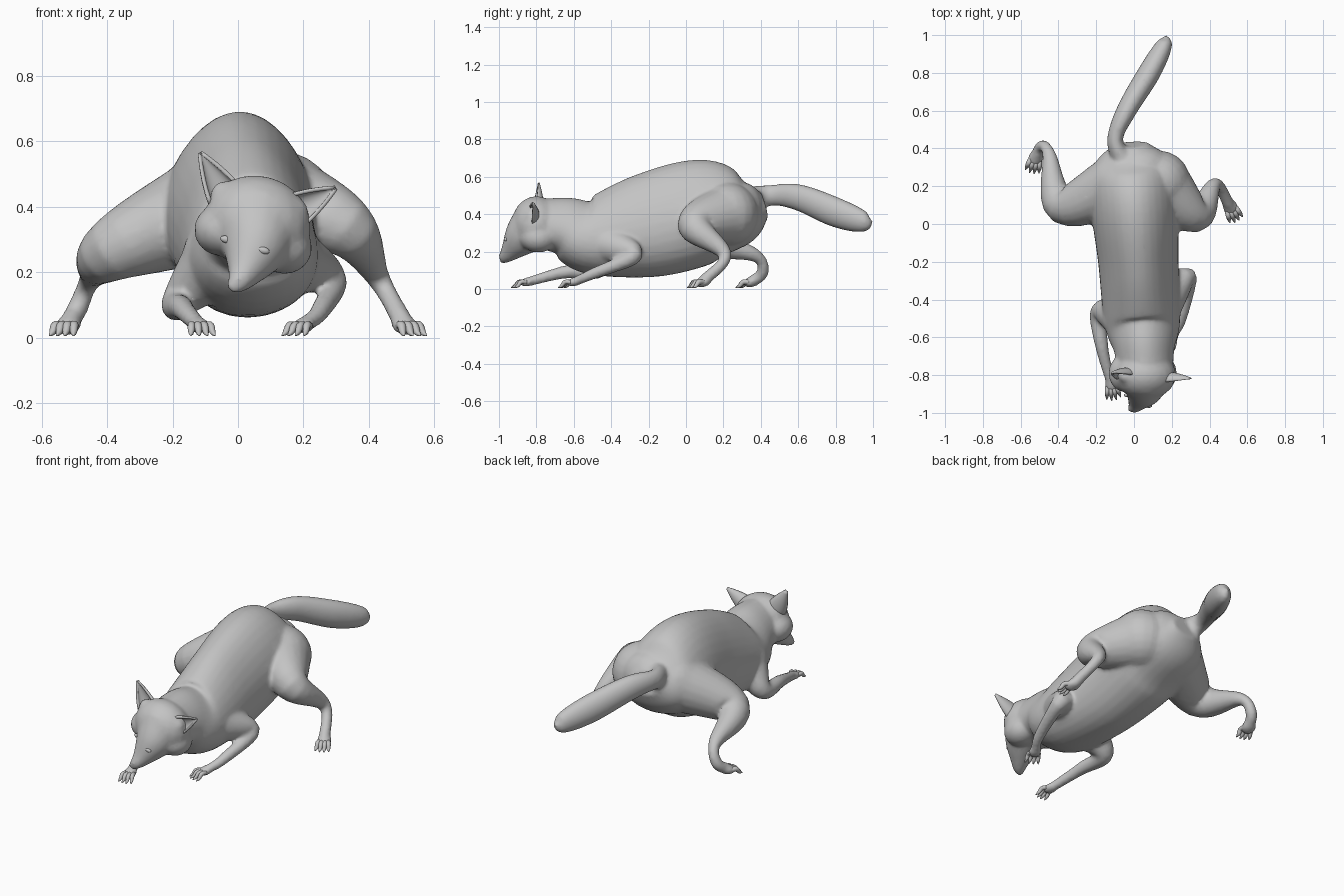
import bpy, bmesh, math
from mathutils import Vector, Matrix, Euler
from mathutils.bvhtree import BVHTree

if "Cube" in bpy.data.objects:
    bpy.data.objects.remove(bpy.data.objects["Cube"])

tone = (.55, .55, .55, 1)
grey = bpy.data.materials.new("plain grey")
grey.use_nodes = True
grey.diffuse_color = tone
grey.node_tree.nodes["Principled BSDF"].inputs["Base Color"].default_value = tone


def spline(points, steps=7):
    """Smooth interpolation through control rows."""
    rows = [Vector(point) for point in points]
    rows = [rows[0] * 2 - rows[1]] + rows + [rows[-1] * 2 - rows[-2]]
    smooth = []
    for before, start, end, after in zip(rows, rows[1:], rows[2:], rows[3:]):
        leave, arrive = (end - before) / 2, (after - start) / 2
        for step in range(steps):
            t = step / steps
            ease = t * t * (3 - 2 * t)
            smooth.append(start.lerp(end, ease) + leave * t * (1 - t) ** 2
                          - arrive * t * t * (1 - t))
    return smooth + [rows[-2]]


def sweep(bm, points, sides=20, egg=0):
    """Tube through rows of x, y, z, half width and half height."""
    rows = spline(points)
    centers = [Vector(row[:3]) for row in rows]
    up, rings = Vector((0, 0, 1)), []
    for i, row in enumerate(rows):
        ahead = centers[min(i + 1, len(rows) - 1)]
        along = (ahead - centers[max(i - 1, 0)]).normalized()
        up = (up - along * up.dot(along)).normalized()
        across = along.cross(up)
        ring = []
        for k in range(sides):
            angle = math.tau * k / sides
            width = row[3] * (1 - egg * math.sin(angle))
            ring.append(bm.verts.new(centers[i] + across * width * math.cos(angle)
                                     + up * row[-1] * math.sin(angle)))
        rings.append(ring)
    for ring, following in zip(rings, rings[1:]):
        for k in range(sides):
            bm.faces.new((ring[k], ring[k - 1], following[k - 1], following[k]))
    bm.faces.new(rings[0])
    bm.faces.new(rings[-1][::-1])


def blob(bm, center, radii, rotation=(0, 0, 0)):
    """Ellipsoid."""
    matrix = Matrix.LocRotScale(Vector(center), Euler(rotation), Vector(radii))
    bmesh.ops.create_uvsphere(bm, u_segments=20, v_segments=12, radius=1, matrix=matrix)


def finish(bm, name):
    """Turn the bmesh into a smooth grey object."""
    bmesh.ops.recalc_face_normals(bm, faces=bm.faces[:])
    mesh = bpy.data.meshes.new(name)
    bm.to_mesh(mesh)
    bm.free()
    mesh.materials.append(grey)
    mesh.shade_smooth()
    part = bpy.data.objects.new(name, mesh)
    bpy.context.collection.objects.link(part)
    return part


skin = bmesh.new()

# Torso from rump into the head, drifting to its left toward the front
torso = [(.42, .45, .09, .07), (.3, .42, .21, .19), (.1, .415, .23, .28),
         (-.2, .34, .21, .28), (-.5, .285, .2, .21), (-.65, .335, .16, .157),
         (-.8, .35, .14, .13)]
sweep(skin, [(.01 - y / 15, y, z, width, height) for y, z, width, height in torso],
      sides=32, egg=.18)
blob(skin, (.03, .3, .42), (.17, .12, .15))

# Tilted head: skull, a cheek on each side, muzzle and nose
head, tilt = Vector((.06, -.8, .35)), math.radians(16)
blob(skin, head, (.165, .13, .145), (0, tilt, 0))
lean = Matrix.Rotation(tilt, 3, 'Y')
for side in (-1, 1):
    blob(skin, head + lean @ Vector((side * .1, .01, -.05)), (.085, .1, .08))
sweep(skin, [(*head, .14), (.05, -.875, .275, .105), (.02, -.94, .2, .055), (-.005, -.98, .16, .029)])
blob(skin, (-.008, -.98, .16), (.027, .02, .024))

# Tail, taller than wide
tail = [(-.06, .34, .47, .06), (-.1, .45, .5, .042), (-.04, .6, .49, .053),
        (.08, .8, .41, .06), (.16, .95, .36, .043), (.17, 1, .36, .004)]
sweep(skin, [(*row, row[-1] * 1.35) for row in tail])

# Limbs: paw heading in degrees, paw size, then joints with radii from the trunk down
limbs = {
    "left_hind": (25, 1.15, [(.13, .22, .4, .17), (.33, .05, .335, .095),
                             (.43, .21, .18, .036), (.51, .09, .037, .032)]),
    "right_hind": (-15, 1.15, [(-.08, .21, .4, .17), (-.38, .1, .27, .1), (-.45, .37, .18, .036),
                               (-.49, .41, .09, .032), (-.52, .35, .037, .032)]),
    "left_front": (-25, 1, [(.13, -.45, .25, .12), (.285, -.28, .18, .05),
                            (.25, -.5, .08, .03), (.2, -.6, .037, .025)]),
    "right_front": (10, 1, [(-.05, -.5, .25, .12), (-.18, -.47, .11, .055),
                            (-.17, -.65, .09, .035), (-.12, -.85, .037, .025)]),
}
for name, (heading, size, joints) in limbs.items():
    sweep(skin, joints)
    *socket, girth = joints[0]
    blob(skin, socket, (girth, girth, girth))
    paw = Vector(joints[-1][:3])
    turn = math.radians(heading)
    blob(skin, paw, Vector((.036, .042, .024)) * size, (.2, 0, turn))

    # Four toes fan out of each paw and narrow to claws
    place = Matrix.LocRotScale(paw, Euler((0, 0, turn)), None)
    toes = bmesh.new()
    for finger in (-1.5, -.5, .5, 1.5):
        reach = .09 - .01 * abs(finger)
        toe = []
        for part, drop, radius in ((.1, 0, .012), (.5, 0, .012), (.75, .02, .009), (1, .03, .002)):
            spread = finger * (.014 + .011 * part)
            toe.append((*(place @ Vector((spread, -reach * part, -drop))), radius * size))
        sweep(toes, toe, sides=10)
    finish(toes, name + "_toes")

# Ears: cupped shells opening forward, rooted in the skull
ears = {"right_ear": ((-.04, -.805, .435), (-.115, -.79, .565)),
        "left_ear": ((.17, -.825, .385), (.298, -.82, .457))}
rows, columns = 8, 12
for name, ends in ears.items():
    base, tip = (Vector(end) for end in ends)
    axis = (tip - base).normalized()
    front = Vector((.25, -1, 0))
    front = (front - axis * front.dot(axis)).normalized()
    across = axis.cross(front)
    blob(skin, base, (.045, .04, .045))
    shell, grid = bmesh.new(), []
    for i in range(rows + 1):
        t = i / rows
        reach = .05 * (1 - t ** 1.2) * (1 + t / 5) + .002
        angles = [math.radians(200) * (k / columns - .5) for k in range(columns + 1)]
        grid.append([shell.verts.new(base.lerp(tip, t) + across * reach * math.sin(angle)
                                     - front * reach * .75 * math.cos(angle)) for angle in angles])
    for row, following in zip(grid, grid[1:]):
        for k in range(columns):
            shell.faces.new((row[k], row[k + 1], following[k + 1], following[k]))
    rim = finish(shell, name).modifiers.new("thickness", 'SOLIDIFY')
    rim.thickness = .012
    rim.offset = 0

# Fuse the parts into one skin
body = finish(skin, "body")
fuse = body.modifiers.new("fuse", 'REMESH')
fuse.mode = 'VOXEL'
fuse.voxel_size = .01
fuse.use_smooth_shade = True
relax = body.modifiers.new("relax", 'SMOOTH')
relax.factor = .5
relax.iterations = 10
thin = body.modifiers.new("thin", 'DECIMATE')
thin.ratio = .35

# Eyes, seated on the face surface
bpy.context.view_layer.update()
face = BVHTree.FromObject(body, bpy.context.evaluated_depsgraph_get())
for name, x, z in (("right_eye", -.035, .3), ("left_eye", .077, .267)):
    spot = face.ray_cast(Vector((x, -2, z)), Vector((0, 1, 0)))[0]
    eye = bmesh.new()
    blob(eye, spot + Vector((0, .004, 0)), (.02, .01, .011), (0, tilt, 0))
    finish(eye, name)
